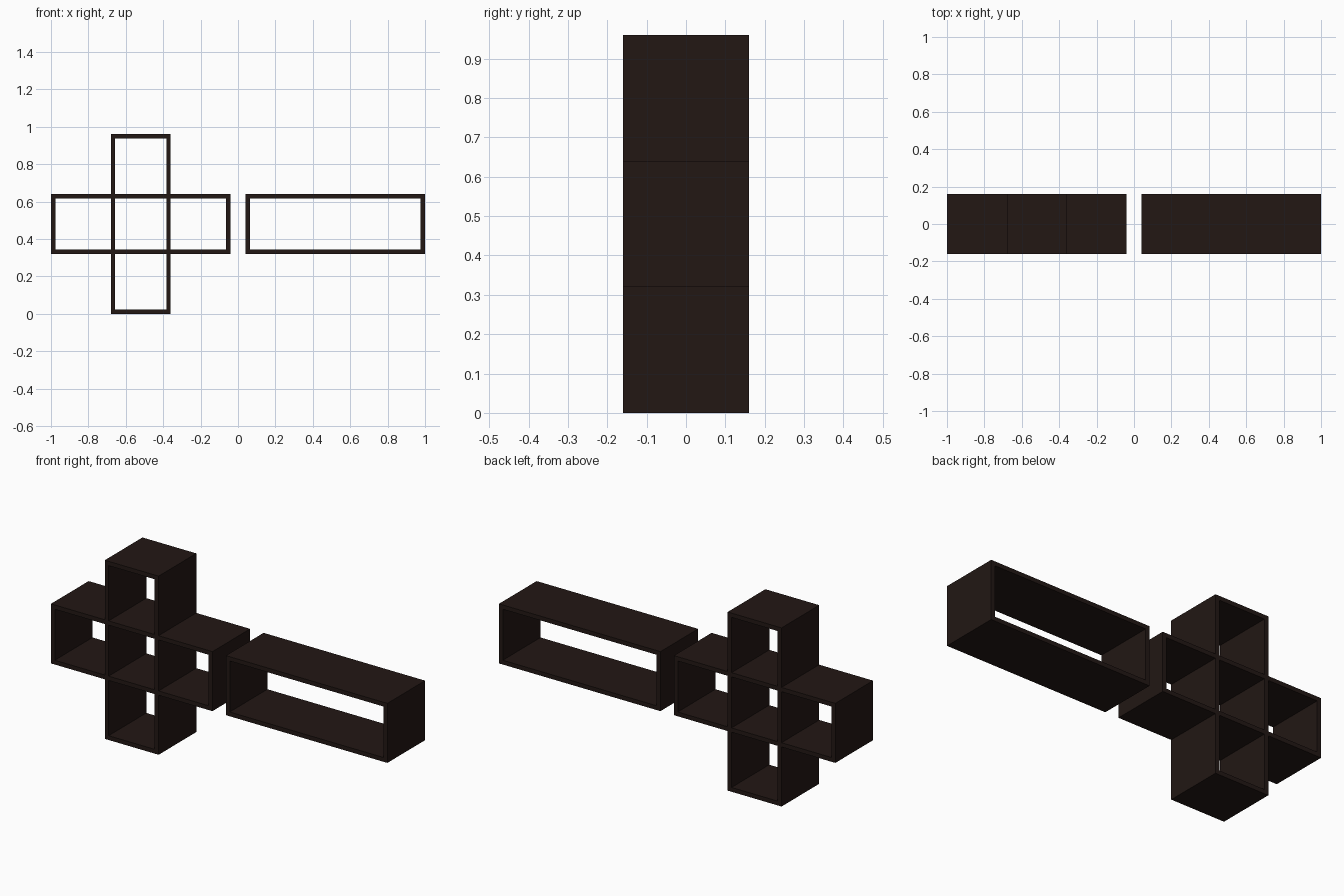
import bpy, bmesh
from math import radians
from mathutils import Matrix

if "Cube" in bpy.data.objects:
    bpy.data.objects.remove(bpy.data.objects["Cube"])

U = 0.32      # cube module
T = 0.023     # board thickness

wood = bpy.data.materials.new("dark_wood")
wood.diffuse_color = (0.016, 0.0085, 0.007, 1)
wood.use_nodes = True
wood.node_tree.nodes["Principled BSDF"].inputs["Base Color"].default_value = wood.diffuse_color


def rect(x0, x1, z0, z1):
    return [(x0, z0), (x1, z0), (x1, z1), (x0, z1)]


def shelf(name, outlines):
    """Extrude a front profile (outer outline plus open cells) through the depth."""
    curve = bpy.data.curves.new(name + "_profile", 'CURVE')
    curve.dimensions = '2D'
    curve.fill_mode = 'BOTH'
    curve.extrude = U / 2
    for pts in outlines:
        s = curve.splines.new('POLY')
        s.points.add(len(pts) - 1)
        for p, (x, z) in zip(s.points, pts):
            p.co = (x, z, 0, 1)
        s.use_cyclic_u = True
    tmp = bpy.data.objects.new(name + "_tmp", curve)
    bpy.context.collection.objects.link(tmp)
    deps = bpy.context.evaluated_depsgraph_get()
    mesh = bpy.data.meshes.new_from_object(tmp.evaluated_get(deps))
    bpy.data.objects.remove(tmp)
    bpy.data.curves.remove(curve)

    # weld, stand upright, flat faces
    bm = bmesh.new()
    bm.from_mesh(mesh)
    bmesh.ops.remove_doubles(bm, verts=bm.verts, dist=1e-5)
    bmesh.ops.transform(bm, matrix=Matrix.Rotation(radians(90), 4, 'X'), verts=bm.verts)
    bmesh.ops.recalc_face_normals(bm, faces=bm.faces)
    for f in bm.faces:
        f.smooth = False
        f.material_index = 0
    bm.to_mesh(mesh)
    bm.free()
    mesh.materials.clear()
    mesh.materials.append(wood)
    mesh.name = name
    bpy.context.collection.objects.link(bpy.data.objects.new(name, mesh))


# cross shelf: module lines in x and z
a, b, c, d = [-1 + i * U for i in range(4)]
e, f, g, h = [i * U for i in range(4)]
shelf("cross_shelf", [
    [(b, e), (c, e), (c, f), (d, f), (d, g), (c, g),
     (c, h), (b, h), (b, g), (a, g), (a, f), (b, f)],
    rect(a + T, b, f + T, g - T),          # left cell
    rect(b + T, c - T, f + T, g - T),      # middle cell
    rect(c, d - T, f + T, g - T),          # right cell
    rect(b + T, c - T, e + T, f),          # lower cell
    rect(b + T, c - T, g, h - T),          # upper cell
])

# long open box shelf
shelf("long_shelf", [
    rect(0.04, 1, f, g),
    rect(0.04 + T, 1 - T, f + T, g - T),
])
